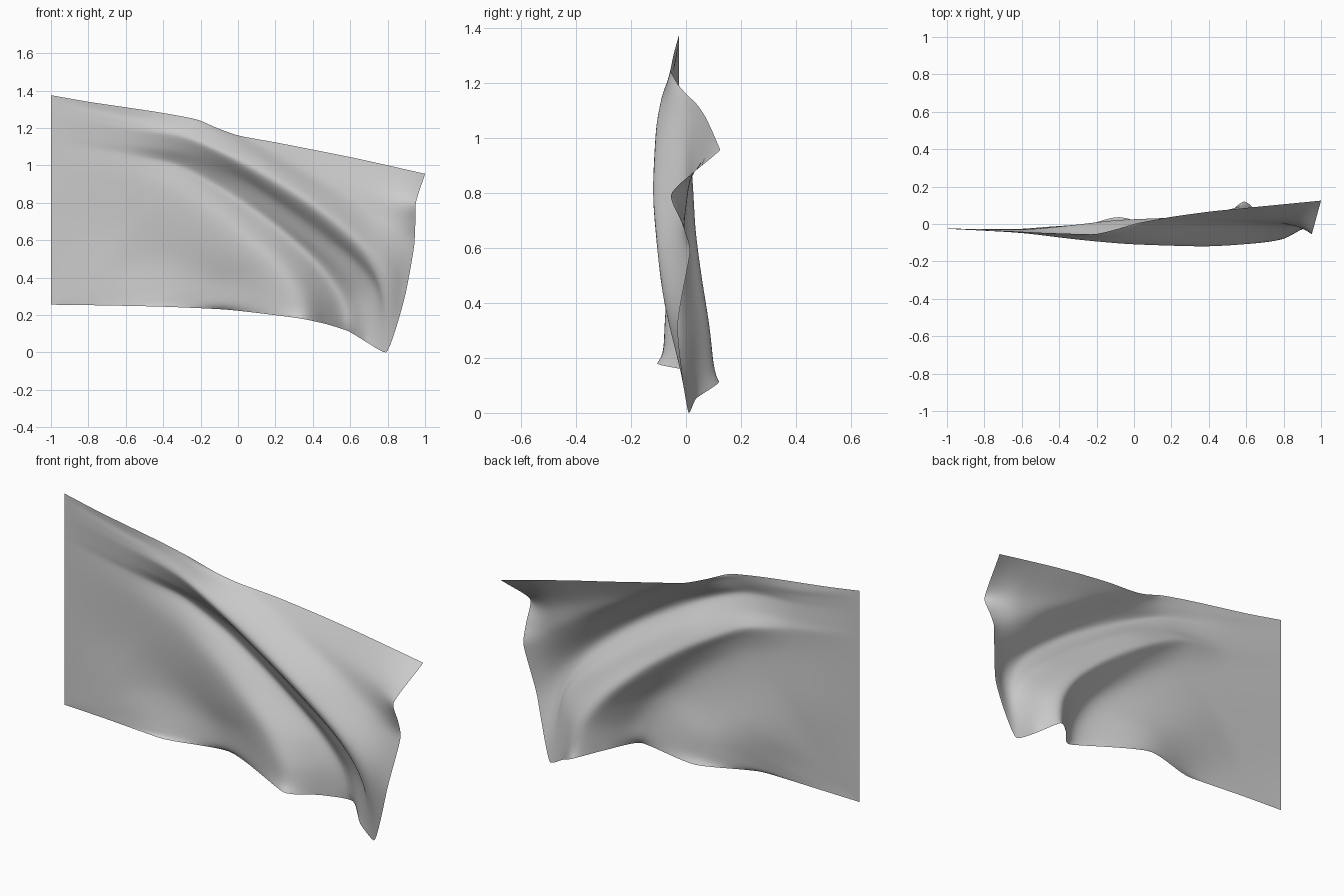
import bpy
import bmesh
from mathutils import Vector

COLUMNS = 90        # samples along each fold line
ROWS_PER_FOLD = 8   # samples between neighbouring fold lines

default_cube = bpy.data.objects.get("Cube")
if default_cube:
    bpy.data.objects.remove(default_cube, do_unlink=True)


def slope(before, after, width_before, width_after):
    """Tangent that never overshoots: flat on crests and in hollows."""
    if before * after <= 0:
        return 0.0
    total = width_before + width_after
    return 2 * total / ((total + width_after) / before + (total + width_before) / after)


def spline(knots, points, where):
    """Smooth, overshoot-free curve through the points, sampled at where."""
    last = len(points) - 2
    index = 0
    while index < last and where > knots[index + 1]:
        index += 1
    width = knots[index + 1] - knots[index]
    t = (where - knots[index]) / width
    result = Vector()
    for axis in range(3):
        def rate(i):
            i = max(0, min(last, i))
            return (points[i + 1][axis] - points[i][axis]) / (knots[i + 1] - knots[i])

        def tangent(i):
            if i == 0 or i == last + 1:
                return rate(i if i == 0 else last)
            return slope(rate(i - 1), rate(i), knots[i] - knots[i - 1], knots[i + 1] - knots[i])

        start, end = points[index][axis], points[index + 1][axis]
        blend = t * t * (3 - 2 * t)
        result[axis] = (start + (end - start) * blend
                        + width * tangent(index) * t * (1 - t) ** 2
                        - width * tangent(index + 1) * t * t * (1 - t))
    return result


def fold_line(height, *path):
    """Line from the straight hoist edge across the cloth, evenly sampled.
    Path points are (across, height, depth) in hundredths."""
    points = [Vector((-1, -0.025, height / 100))]
    points += [Vector((x, y, z)) / 100 for x, z, y in path]
    knots = [0.0]
    for a, b in zip(points, points[1:]):
        knots.append(knots[-1] + (b - a).length)
    return [spline(knots, points, knots[-1] * i / COLUMNS) for i in range(COLUMNS + 1)]


# Crests and hollows of the cloth, from the top edge to the lower hoist corner
top_edge = fold_line(137.5, (-80, 134, -3.5), (-40, 128, -5), (-22, 124.5, -5.5),
                     (-10, 119.5, -3), (0, 116, 0), (20, 112.3, 3.8),
                     (42, 108, 6.8), (62, 104, 8.8), (100, 95.5, 12.5))
upper_ripple = fold_line(135, (-60, 127, -4), (-22, 121.5, -6.5), (10, 111, 0),
                         (42, 99, 2.2), (60, 91, 2.2), (80, 83, 1), (95, 79, -5.5))
upper_dip = fold_line(132, (-60, 124, -4.5), (-23, 119, -7.3), (10, 108, -3.5),
                      (42, 93, -0.5), (60, 83, 0), (80, 71, 0), (94.8, 69, -1.5))
crest_back = fold_line(129, (-60, 121.5, -4.7), (-26, 117, -8.2), (10, 104.5, -7.5),
                       (30, 93, -7.5), (50, 81, -6.5), (72, 66, -4), (94.4, 59, 1.5))
main_crest = fold_line(126, (-60, 119, -4.8), (-30, 115, -8.5), (0, 102.5, -11.8),
                       (40, 78.5, -13.2), (65, 59, -11.5), (82, 42, -9), (89.5, 31, -3))
steep_side = fold_line(121, (-60, 112, -4), (-28, 107, -5), (0, 95, -4.5),
                       (40, 68.5, -4), (62, 51, -3), (76, 34, -3), (79, 0, 1))
inner_curl = fold_line(117, (-60, 109, -3.5), (-29, 103, -2), (-4, 91, 0),
                       (30, 66, 1), (52, 48, 2), (65, 30, 4), (69.5, 5, 3.5))
main_hollow = fold_line(113, (-60, 106, -3), (-34, 101, -0.5), (-8, 87, 2.7),
                        (20, 67.5, 4), (43, 47, 7), (56, 28, 10.2), (59, 11.3, 12))
hollow_side = fold_line(107, (-60, 101, -3.3), (-34, 96, -2), (-8, 80.5, -1.2),
                        (20, 58.5, -1.2), (37, 43, 0), (45, 28, 1.2), (47, 15.2, 2))
lower_crest = fold_line(100, (-60, 94, -3.6), (-32, 85, -4.2), (0, 63, -6.2),
                        (20, 46, -8.4), (31, 30, -10), (34, 18, -10.5))
lower_hollow = fold_line(76, (-60, 66, -2.5), (-34, 51, 0), (-12, 36, 2.5), (-8, 23, 3.7))
small_crest = fold_line(54, (-70, 42, -3.5), (-50, 31, -4.5), (-42, 24.5, -5.5))
hoist_side = fold_line(36, (-88, 30, -3.2), (-76, 25.2, -3.6))
hoist_corner = [Vector((-1, -0.025, 0.255))] * (COLUMNS + 1)

folds = [top_edge, upper_ripple, upper_dip, crest_back, main_crest, steep_side, inner_curl,
         main_hollow, hollow_side, lower_crest, lower_hollow, small_crest, hoist_side,
         hoist_corner]

# Loft the cloth through the fold lines
bm = bmesh.new()
fold_knots = list(range(len(folds)))
row_count = ROWS_PER_FOLD * (len(folds) - 1)
grid = []
for r in range(row_count + 1):
    where = r / ROWS_PER_FOLD
    grid.append([bm.verts.new(spline(fold_knots, [f[c] for f in folds], where))
                 for c in range(COLUMNS + 1)])
for upper, lower in zip(grid, grid[1:]):
    for c in range(COLUMNS):
        bm.faces.new((upper[c], lower[c], lower[c + 1], upper[c + 1]))
bmesh.ops.remove_doubles(bm, verts=bm.verts, dist=0.0005)

# Relax the inside of the cloth, keeping its outline
inside = [v for v in bm.verts if not v.is_boundary]
for _ in range(24):
    bmesh.ops.smooth_vert(bm, verts=inside, factor=0.5,
                          use_axis_x=True, use_axis_y=True, use_axis_z=True)
for face in bm.faces:
    face.smooth = True

mesh = bpy.data.meshes.new("flag_cloth")
bm.to_mesh(mesh)
bm.free()
flag_cloth = bpy.data.objects.new("flag_cloth", mesh)
bpy.context.collection.objects.link(flag_cloth)

# Plain cloth colour
cloth_grey = bpy.data.materials.new("cloth_grey")
cloth_grey.use_nodes = True
colour = (0.6, 0.6, 0.6, 1)
cloth_grey.diffuse_color = colour
cloth_grey.node_tree.nodes["Principled BSDF"].inputs["Base Color"].default_value = colour
mesh.materials.append(cloth_grey)
